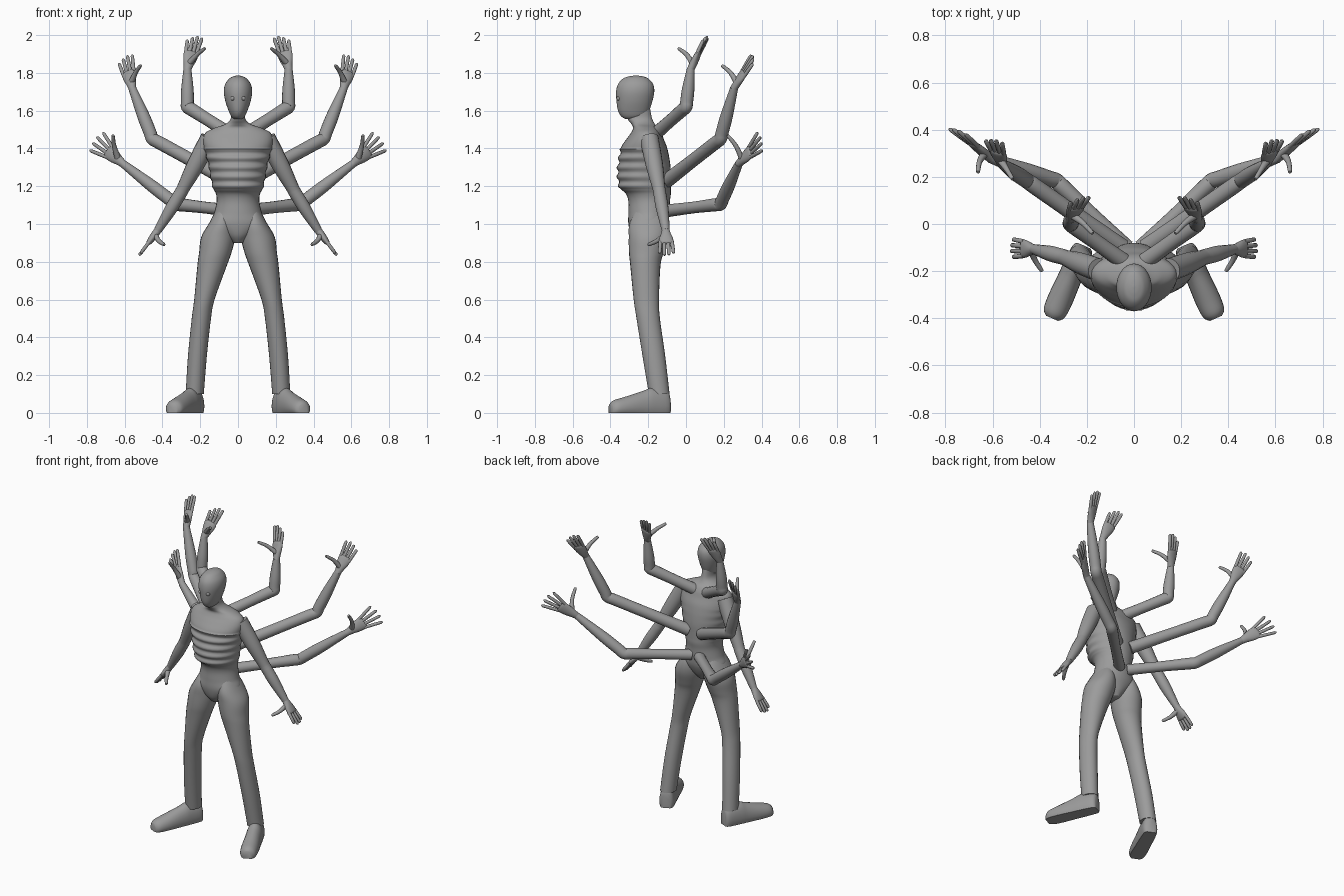
import bpy
import bmesh
from math import cos, sin, pi, radians
from mathutils import Vector

if "Cube" in bpy.data.objects:
    bpy.data.objects.remove(bpy.data.objects["Cube"])

grey = bpy.data.materials.new("plain grey")
grey.use_nodes = True
grey.diffuse_color = (0.33, 0.33, 0.33, 1)
grey.node_tree.nodes["Principled BSDF"].inputs["Base Color"].default_value = grey.diffuse_color


def finish(name, bm, mirror):
    bmesh.ops.recalc_face_normals(bm, faces=bm.faces)
    mesh = bpy.data.meshes.new(name)
    bm.to_mesh(mesh)
    bm.free()
    mesh.materials.append(grey)
    ob = bpy.data.objects.new(name, mesh)
    bpy.context.collection.objects.link(ob)
    bpy.ops.object.select_all(action="DESELECT")
    ob.select_set(True)
    bpy.context.view_layer.objects.active = ob
    bpy.ops.object.shade_smooth_by_angle(angle=radians(50))
    if mirror:
        ob.modifiers.new("mirror", "MIRROR").use_mirror_merge = False
    return ob


def skin(bm, rings):
    """Bridge a series of point rings and cap both ends."""
    loops = [[bm.verts.new(p) for p in ring] for ring in rings]
    n = len(loops[0])
    for a, b in zip(loops, loops[1:]):
        for i in range(n):
            bm.faces.new((a[i], a[(i + 1) % n], b[(i + 1) % n], b[i]))
    bm.faces.new(loops[0])
    bm.faces.new(loops[-1])


def smooth(rows, steps):
    """Catmull-Rom interpolation of equal-length rows."""
    rows = [Vector(r) for r in rows]
    out = []
    for i in range(len(rows) - 1):
        a, b, c, d = rows[max(i - 1, 0)], rows[i], rows[i + 1], rows[min(i + 2, len(rows) - 1)]
        for k in range(steps):
            t = k / steps
            out.append(b + (c - a) * (t / 2) + (a * 2 - b * 5 + c * 4 - d) * (t * t / 2)
                       + (b * 3 - a - c * 3 + d) * (t ** 3 / 2))
    return out + [rows[-1]]


def tube(bm, rows, side, sides=16, upright=False):
    """Rows are x, y, z, half width along side, half depth."""
    pts = [Vector(r[:3]) for r in rows]
    u, rings = Vector(side), []
    for i, p in enumerate(pts):
        t = (pts[min(i + 1, len(pts) - 1)] - pts[max(i - 1, 0)]).normalized()
        if upright:
            t = Vector((0, 0, 1))
        u = (u - t * u.dot(t)).normalized()
        v = t.cross(u)
        rings.append([p + u * rows[i][3] * cos(2 * pi * k / sides)
                      + v * rows[i][4] * sin(2 * pi * k / sides) for k in range(sides)])
    skin(bm, rings)


def upright_part(name, profile, ribs=False):
    """Profile rows are height, half width, front y, back y."""
    rows = smooth([(0, (f + b) / 2, z, w, (b - f) / 2) for z, w, f, b in profile], 6)
    if ribs:
        for r in rows:
            if 1.18 < r[2] < 1.4:
                bump = 0.006 * cos((r[2] - 1.2) * 2 * pi / 0.05)
                r[1] -= bump / 2
                r[4] += bump / 2
                r[3] += bump / 2
    bm = bmesh.new()
    tube(bm, rows, (1, 0, 0), 32, True)
    finish(name, bm, False)


# Torso with ribs, and neck
upright_part("torso", [
    (0.90, 0.03, -0.26, -0.15), (0.94, 0.08, -0.29, -0.12), (1.0, 0.145, -0.305, -0.095),
    (1.06, 0.126, -0.305, -0.088), (1.12, 0.113, -0.305, -0.085), (1.16, 0.117, -0.318, -0.08),
    (1.19, 0.132, -0.35, -0.08), (1.23, 0.142, -0.36, -0.08), (1.28, 0.15, -0.363, -0.08),
    (1.33, 0.16, -0.358, -0.085), (1.37, 0.172, -0.352, -0.092), (1.41, 0.182, -0.342, -0.102),
    (1.45, 0.185, -0.315, -0.118), (1.485, 0.17, -0.29, -0.13), (1.51, 0.12, -0.28, -0.145),
    (1.53, 0.065, -0.29, -0.165), (1.56, 0.038, -0.31, -0.18), (1.61, 0.036, -0.31, -0.19)], True)

# Head and eyes
upright_part("head", [
    (1.555, 0.02, -0.32, -0.25), (1.57, 0.036, -0.343, -0.215), (1.60, 0.05, -0.36, -0.195),
    (1.65, 0.067, -0.368, -0.178), (1.70, 0.075, -0.37, -0.168), (1.74, 0.068, -0.36, -0.174),
    (1.77, 0.046, -0.333, -0.2), (1.782, 0.024, -0.3, -0.23), (1.786, 0.004, -0.27, -0.26)])
bm = bmesh.new()
bmesh.ops.create_uvsphere(bm, u_segments=16, v_segments=10, radius=0.012)
bmesh.ops.translate(bm, verts=bm.verts, vec=(0.028, -0.356, 1.665))
finish("eyes", bm, True)

# Legs
bm = bmesh.new()
tube(bm, smooth([
    (0.075, -0.2, 1.07, 0.04, 0.07), (0.088, -0.2, 1.0, 0.068, 0.1), (0.105, -0.2, 0.93, 0.09, 0.103),
    (0.12, -0.21, 0.85, 0.086, 0.092), (0.137, -0.215, 0.78, 0.078, 0.08),
    (0.178, -0.21, 0.6, 0.054, 0.067), (0.194, -0.2, 0.5, 0.051, 0.062),
    (0.215, -0.17, 0.3, 0.05, 0.06), (0.229, -0.142, 0.1, 0.048, 0.055)], 5),
    (1, 0, 0), 24, True)
finish("legs", bm, True)

# Feet: flat-soled loft from heel to toe
heel, toe = Vector((0.212, -0.092, 0)), Vector((0.348, -0.4, 0))
across = (toe - heel).normalized().cross(Vector((0, 0, 1)))
rings = []
for t, w, h in smooth([(0, 0.03, 0.1), (0.06, 0.045, 0.125), (0.3, 0.05, 0.132), (0.45, 0.051, 0.115),
                       (0.75, 0.054, 0.085), (0.93, 0.048, 0.068), (1.0, 0.028, 0.05)], 4):
    rings.append([heel.lerp(toe, t) + across * w * cos(a)
                  + Vector((0, 0, max(0, h * (0.3 + 0.7 * sin(a)))))
                  for a in [2 * pi * k / 24 for k in range(24)]])
bm = bmesh.new()
skin(bm, rings)
finish("feet", bm, True)


def arm_pair(name, root, elbow, wrist, index, pinky, thumb, thick):
    root, elbow, wrist, index, pinky, thumb = map(Vector, (root, elbow, wrist, index, pinky, thumb))
    bm = bmesh.new()
    path = [(root, thick), (root.lerp(elbow, 0.5), thick * 0.92), (root.lerp(elbow, 0.9), 0.035),
            (elbow, 0.034), (elbow.lerp(wrist, 0.12), 0.034), (elbow.lerp(wrist, 0.45), 0.033),
            (wrist, 0.021)]
    tube(bm, smooth([(*p, r, r) for p, r in path], 5), (0.3, 1, 0.2))
    finish(name + "_arms", bm, True)

    # Palm, four fingers and thumb
    side = (index - pinky).normalized()
    mid = (index + pinky) / 2
    knuckle = wrist.lerp(mid, 0.55)
    reach = (mid - wrist).normalized()
    bm = bmesh.new()
    palm = [(-0.1, 0.019, 0.019), (0.25, 0.026, 0.02), (0.6, 0.036, 0.018), (0.95, 0.039, 0.014), (1.06, 0.03, 0.008)]
    tube(bm, smooth([(*wrist.lerp(knuckle, t), w, d) for t, w, d in palm], 4), side)
    for k, extra in enumerate((0, 0.014, 0.012, 0)):
        base = knuckle + side * (0.03 - 0.02 * k) - reach * 0.012
        tip = index.lerp(pinky, k / 3) + reach * extra
        rows = [(*base.lerp(tip, t), r, r) for t, r in
                ((0, 0.010), (0.5, 0.010), (0.92, 0.009), (1, 0.004))]
        tube(bm, rows, side, 10)
    base = wrist.lerp(knuckle, 0.3)
    bend = wrist.lerp(knuckle, 0.5).lerp(thumb, 0.5)
    rows = [(*base, 0.018, 0.016), (*bend, 0.012, 0.012),
            (*bend.lerp(thumb, 0.9), 0.009, 0.009), (*thumb, 0.004, 0.004)]
    tube(bm, smooth(rows, 3), side, 10)
    finish(name + "_hands", bm, True)


# Four pairs of arms
arm_pair("front", (0.15, -0.195, 1.455), (0.3, -0.14, 1.17), (0.425, -0.107, 0.965),
         (0.515, -0.14, 0.845), (0.515, -0.065, 0.845), (0.39, -0.2, 0.89), 0.05)
arm_pair("top", (0.03, -0.17, 1.47), (0.268, 0.0, 1.62), (0.268, 0.025, 1.82),
         (0.19, 0.115, 1.985), (0.268, 0.092, 1.975), (0.175, -0.04, 1.93), 0.036)
arm_pair("middle", (0.05, -0.1, 1.23), (0.452, 0.182, 1.45), (0.56, 0.255, 1.72),
         (0.56, 0.345, 1.895), (0.63, 0.355, 1.85), (0.515, 0.19, 1.84), 0.038)
arm_pair("lower", (0.03, -0.1, 1.07), (0.33, 0.182, 1.105), (0.61, 0.28, 1.32),
         (0.715, 0.38, 1.485), (0.785, 0.405, 1.39), (0.662, 0.22, 1.47), 0.034)
